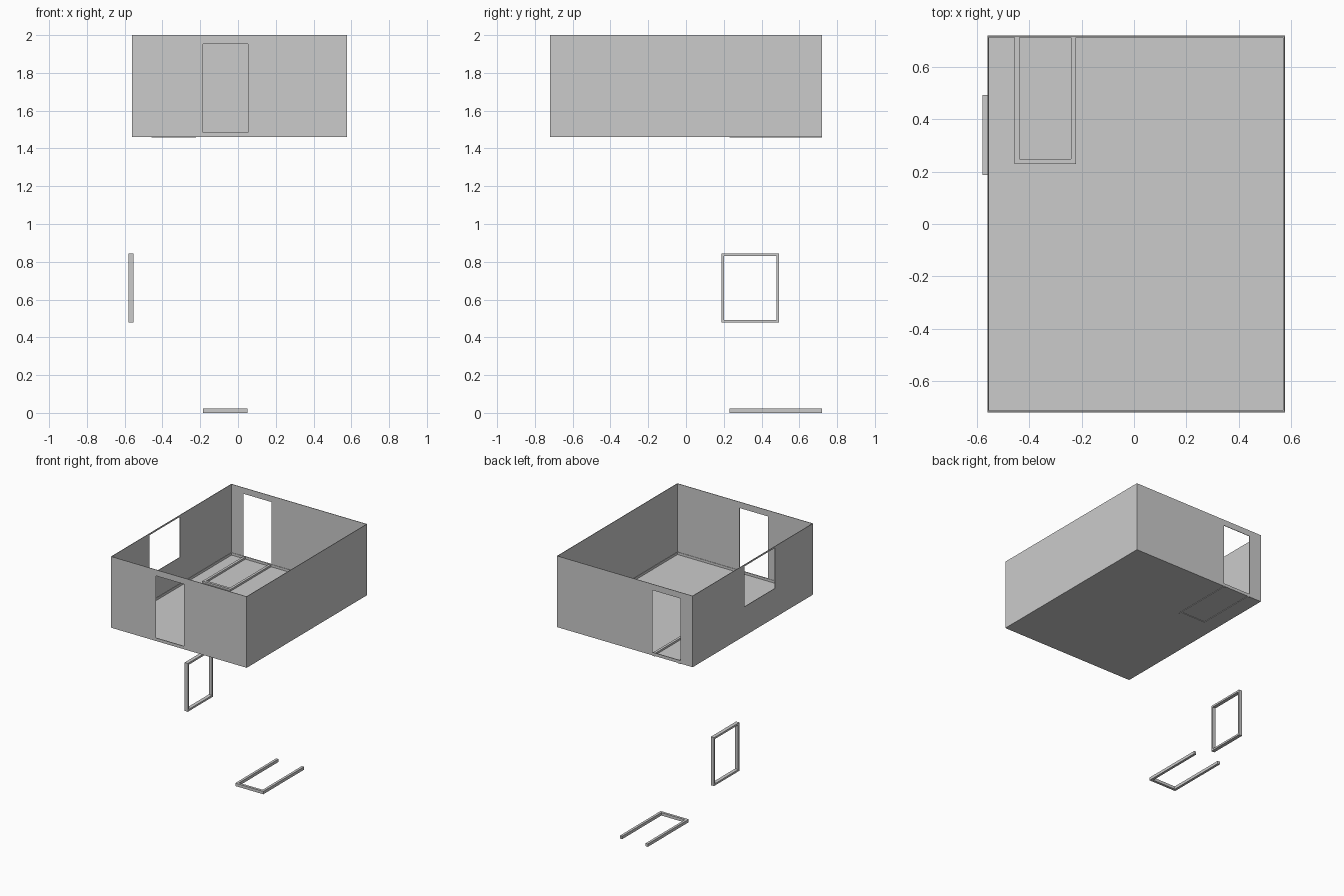
import bpy
import bmesh
from mathutils import Vector

if "Cube" in bpy.data.objects:
    bpy.data.objects.remove(bpy.data.objects["Cube"])


def box(name, lo, hi):
    """Axis-aligned box between two corners."""
    lo, hi = Vector(lo), Vector(hi)
    bm = bmesh.new()
    bmesh.ops.create_cube(bm, size=1)
    for v in bm.verts:
        v.co = (lo + hi) / 2 + v.co * (hi - lo)
    mesh = bpy.data.meshes.new(name)
    bm.to_mesh(mesh)
    bm.free()
    obj = bpy.data.objects.new(name, mesh)
    bpy.context.collection.objects.link(obj)
    return obj


def cut(target, lo, hi):
    """Subtract a box from the target and discard the cutter."""
    cutter = box("cutter", lo, hi)
    cutter.hide_render = True
    mod = target.modifiers.new("cut", 'BOOLEAN')
    mod.operation = 'DIFFERENCE'
    mod.solver = 'EXACT'
    mod.object = cutter
    bpy.context.view_layer.objects.active = target
    bpy.ops.object.modifier_apply(modifier=mod.name)
    bpy.data.objects.remove(cutter)


X0, X1, Y, Z0, Z1 = -0.56, 0.577, 0.72, 1.461, 2.0
T = 0.004          # wall and floor thickness
S = 0.007          # inner face of the skirting
SKIRT = 1.483      # skirting top, also the door sill
FRONT_DOOR = (-0.184, 0.053)
BACK_DOOR = (-0.457, -0.222)

# Open-topped room with a taller lip of skirting round the floor
room = box("room_shell", (X0, -Y, Z0), (X1, Y, Z1))
cut(room, (X0 + T, -Y + T, SKIRT), (X1 - T, Y - T, Z1 + 0.1))
cut(room, (X0 + S, -Y + S, Z0 + T), (X1 - S, Y - S, SKIRT + 0.05))

# Two doorways and a window opening
cut(room, (FRONT_DOOR[0], -Y - 0.1, SKIRT + 0.001), (FRONT_DOOR[1], -Y + 0.1, 1.954))
cut(room, (BACK_DOOR[0], Y - 0.1, SKIRT + 0.001), (BACK_DOOR[1], Y + 0.1, 1.954))
cut(room, (X0 - 0.1, -0.264, 1.682), (X0 + 0.1, 0.1, 1.988))


# Three-sided door frames lying flat, open towards the back
def door_frame(name, xs, z):
    frame = box(name, (xs[0], 0.23, z), (xs[1], 0.719, z + 0.022))
    cut(frame, (xs[0] + 0.019, 0.249, z - 0.1), (xs[1] - 0.019, 1, z + 0.1))


door_frame("front_door_frame", (-0.184, 0.051), 0)
door_frame("back_door_frame", BACK_DOOR, 1.457)

# Upright window frame
window = box("window_frame", (-0.579, 0.188, 0.479), (-0.552, 0.492, 0.845))
cut(window, (-0.7, 0.202, 0.493), (-0.4, 0.478, 0.831))
